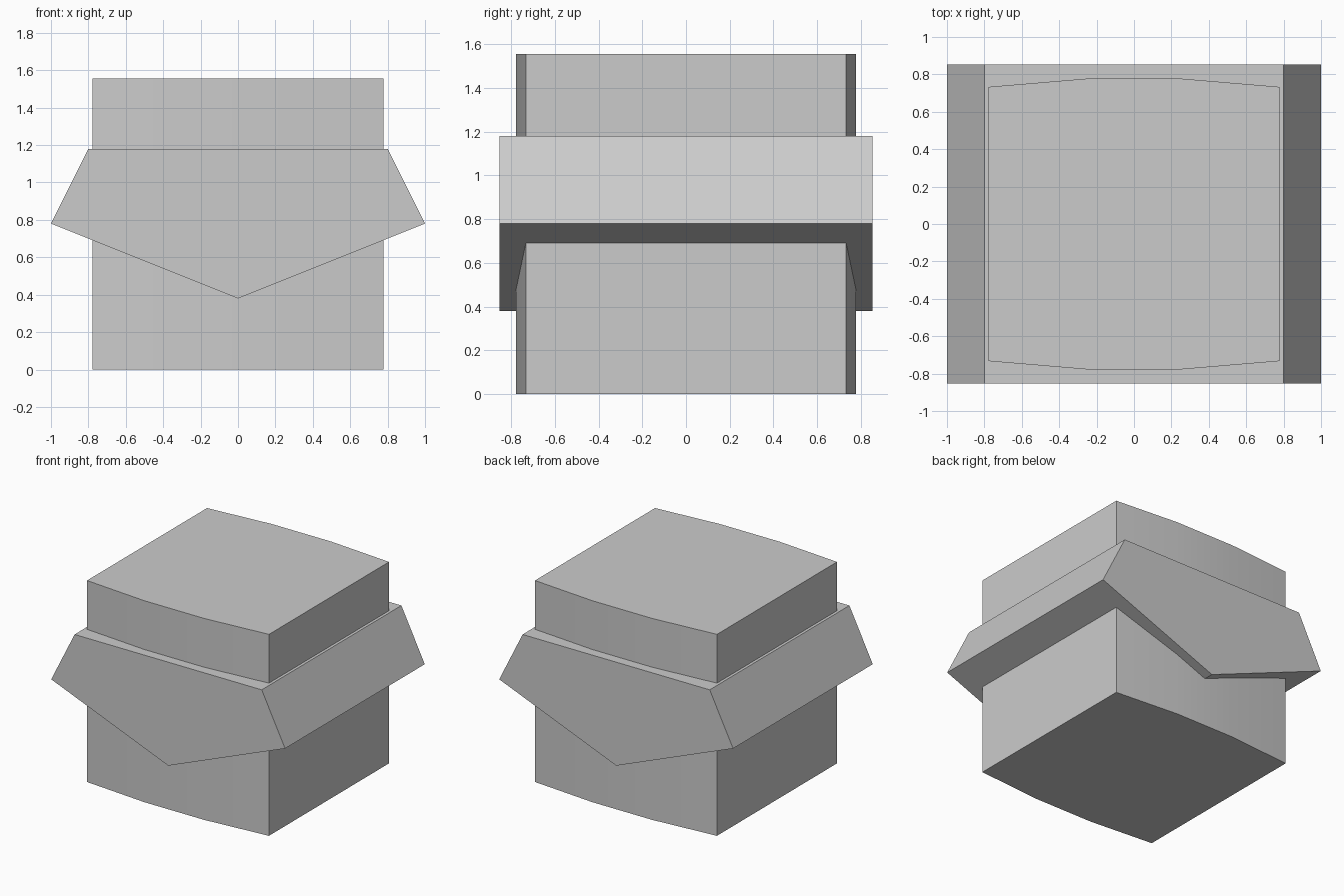
import bpy, bmesh
from mathutils import Vector

if "Cube" in bpy.data.objects:
    bpy.data.objects.remove(bpy.data.objects["Cube"])


def extrude_profile(name, points, direction):
    """Make a closed prism from a planar outline."""
    bm = bmesh.new()
    face = bm.faces.new([bm.verts.new(p) for p in points])
    result = bmesh.ops.extrude_face_region(bm, geom=[face], use_keep_orig=True)
    verts = [g for g in result["geom"] if isinstance(g, bmesh.types.BMVert)]
    bmesh.ops.translate(bm, verts=verts, vec=Vector(direction))
    bmesh.ops.recalc_face_normals(bm, faces=bm.faces)
    mesh = bpy.data.meshes.new(name)
    bm.to_mesh(mesh)
    bm.free()
    obj = bpy.data.objects.new(name, mesh)
    bpy.context.collection.objects.link(obj)
    return obj


# Main block with gently bowed front and back
front = [(-0.778, -0.733), (-0.255, -0.777), (0.255, -0.777), (0.778, -0.733)]
outline = front + [(-x, -y) for x, y in front]
block = extrude_profile("bowed_block", [(x, y, 0) for x, y in outline], (0, 0, 1.557))
bpy.context.view_layer.objects.active = block
block.select_set(True)
bpy.ops.object.shade_smooth_by_angle()

# Five-sided collar running front to back through the block
pentagon = [(-0.8, 1.18), (-1, 0.78), (0, 0.38), (1, 0.78), (0.8, 1.18)]
extrude_profile("pentagon_collar", [(x, -0.853, z) for x, z in pentagon], (0, 1.706, 0))
